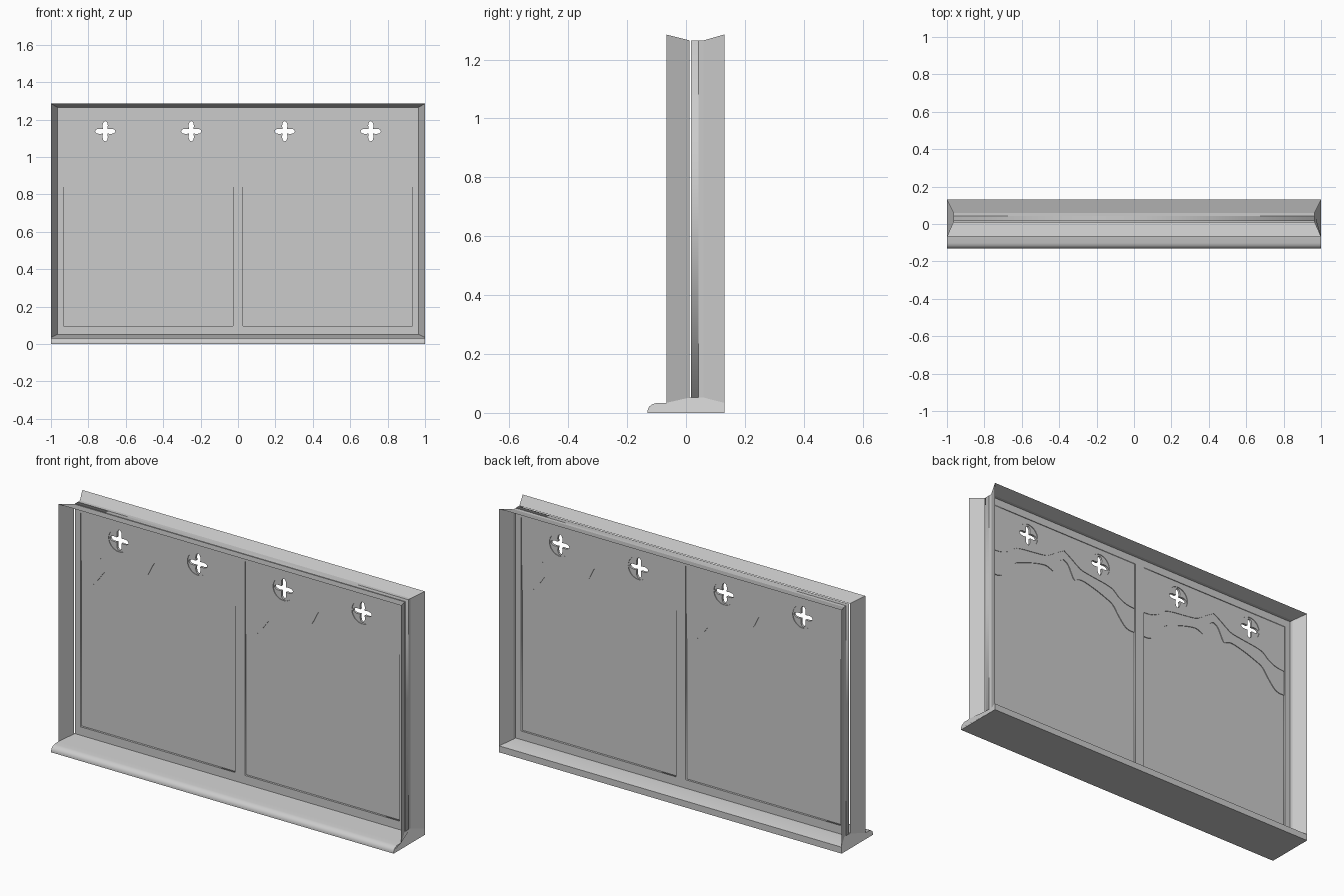
import bpy, bmesh, math
from mathutils import Vector

if "Cube" in bpy.data.objects:
    bpy.data.objects.remove(bpy.data.objects["Cube"])

Y_MID = 0.03


def make_mesh(name, verts, faces):
    me = bpy.data.meshes.new(name)
    me.from_pydata(verts, [], faces)
    bm = bmesh.new()
    bm.from_mesh(me)
    bmesh.ops.recalc_face_normals(bm, faces=bm.faces)
    bm.to_mesh(me)
    bm.free()
    ob = bpy.data.objects.new(name, me)
    bpy.context.collection.objects.link(ob)
    return ob


def plate(name, loops, half_depth):
    """Upright plate from an x-z outline plus hole loops."""
    cu = bpy.data.curves.new(name + "_outline", 'CURVE')
    cu.dimensions = '2D'
    cu.fill_mode = 'BOTH'
    cu.extrude = half_depth
    for loop in loops:
        sp = cu.splines.new('POLY')
        sp.points.add(len(loop) - 1)
        for p, (x, z) in zip(sp.points, loop):
            p.co = (x, z, 0, 1)
        sp.use_cyclic_u = True
    tmp = bpy.data.objects.new(name + "_tmp", cu)
    bpy.context.collection.objects.link(tmp)
    dg = bpy.context.evaluated_depsgraph_get()
    me = bpy.data.meshes.new_from_object(tmp.evaluated_get(dg))
    bpy.data.objects.remove(tmp)
    ob = bpy.data.objects.new(name, me)
    bpy.context.collection.objects.link(ob)
    ob.rotation_euler = (math.pi / 2, 0, 0)
    ob.location = (0, Y_MID, 0)
    return ob


def rect(x0, x1, z0, z1):
    return [(x0, z0), (x1, z0), (x1, z1), (x0, z1)]


def smooth_line(pts, n=4):
    """Catmull-Rom through the points."""
    v = [Vector(p) for p in pts]
    v = [2 * v[0] - v[1]] + v + [2 * v[-1] - v[-2]]
    out = []
    for i in range(1, len(v) - 2):
        a, b, c, d = v[i - 1:i + 3]
        for k in range(n):
            t = k / n
            q = 0.5 * (2 * b + (c - a) * t + (2 * a - 5 * b + 4 * c - d) * t * t
                       + (3 * b - a - 3 * c + d) * t ** 3)
            out.append(tuple(q))
    return out + [tuple(pts[-1])]


def arch(half, cx):
    """Full symmetric edge, left to right, from its right half."""
    h = smooth_line(half)
    return [(cx - x, z) for x, z in h[::-1]] + [(cx + x, z) for x, z in h[1:]]


def polar(cx, cz, radius, n=48):
    out = []
    for i in range(n):
        a = 2 * math.pi * i / n
        r = radius(a)
        out.append((cx + r * math.cos(a), cz + r * math.sin(a)))
    return out


# splayed reveal: thin sheet on the two jambs and the head
profile = [(-0.067, 0), (0.012, 1), (0.06, 1), (0.13, 0)]
for label, seg in (("front", profile[:2]), ("back", [(0.042, 1)] + profile[2:])):
    verts, faces = [], []
    for y, t in seg:
        x, lo, hi = 1 - 0.035 * t, 0.034 + 0.018 * t, 1.285 - 0.02 * t
        verts += [(-x, y, lo), (-x, y, hi), (x, y, hi), (x, y, lo)]
    for i in range(len(seg) - 1):
        for k in range(3):
            a = i * 4 + k
            faces.append((a, a + 1, a + 5, a + 4))
    make_mesh(label + "_reveal", verts, faces)

# sill with rounded nose, ends slanting in to meet the jambs
nose = [(-0.13, 0, 0), (-0.13, 0.01, 0), (-0.126, 0.02, 0),
        (-0.117, 0.028, 0), (-0.102, 0.033, 0)]
top = [(y, 0.034 + 0.018 * t, t) for y, t in profile]
ring = nose + top + [(0.13, 0, 0)]
n = len(ring)
verts = [(s * (1 - 0.035 * t), y, z) for s in (-1, 1) for y, z, t in ring]
faces = [(i, (i + 1) % n, n + (i + 1) % n, n + i) for i in range(n)]
faces += [tuple(range(n)), tuple(range(n, 2 * n))]
sill = make_mesh("sill", verts, faces)

# window frame with two openings
HW, Z0, Z1 = 0.452, 0.097, 1.225
plate("window_frame",
      [rect(-0.965, 0.965, 0.052, 1.265)]
      + [rect(c - HW, c + HW, Z0, Z1) for c in (-0.48, 0.48)], 0.013)

# tracery edges (right half, relative to the opening centre)
lower = [(0, 1.085), (0.03, 1.064), (0.064, 1.0), (0.085, 1.002), (0.118, 1.01),
         (0.19, 0.995), (0.27, 0.968), (0.315, 0.946), (0.35, 0.9),
         (0.39, 0.855), (0.42, 0.841), (HW, 0.84)]
upper = [(0, 1.134), (0.045, 1.107), (0.085, 1.08), (0.118, 1.064), (0.19, 1.053),
         (0.27, 1.043), (0.315, 1.03), (0.352, 1.0), (0.4, 0.979), (HW, 0.973)]

for side, cx in (("left", -0.48), ("right", 0.48)):
    head = [(cx + HW, Z1), (cx - HW, Z1)]
    eyes = [cx - 0.23, cx + 0.23]
    # pane below the tracery
    plate(side + "_pane",
          [[(cx - HW, Z0)] + arch(lower, cx) + [(cx + HW, Z0)]], 0.002)
    # back layer pierced by four-lobed openings
    plate(side + "_tracery_inner", [arch(lower, cx) + head]
          + [polar(e, 1.137, lambda a: 0.036 + 0.018 * math.cos(4 * a)) for e in eyes],
          0.006)
    # raised layer with round recesses
    plate(side + "_tracery_outer", [arch(upper, cx) + head]
          + [polar(e, 1.137, lambda a: 0.06) for e in eyes], 0.009)

# soften the sill nose
bpy.ops.object.select_all(action='DESELECT')
sill.select_set(True)
bpy.context.view_layer.objects.active = sill
bpy.ops.object.shade_smooth_by_angle(angle=math.radians(35))
